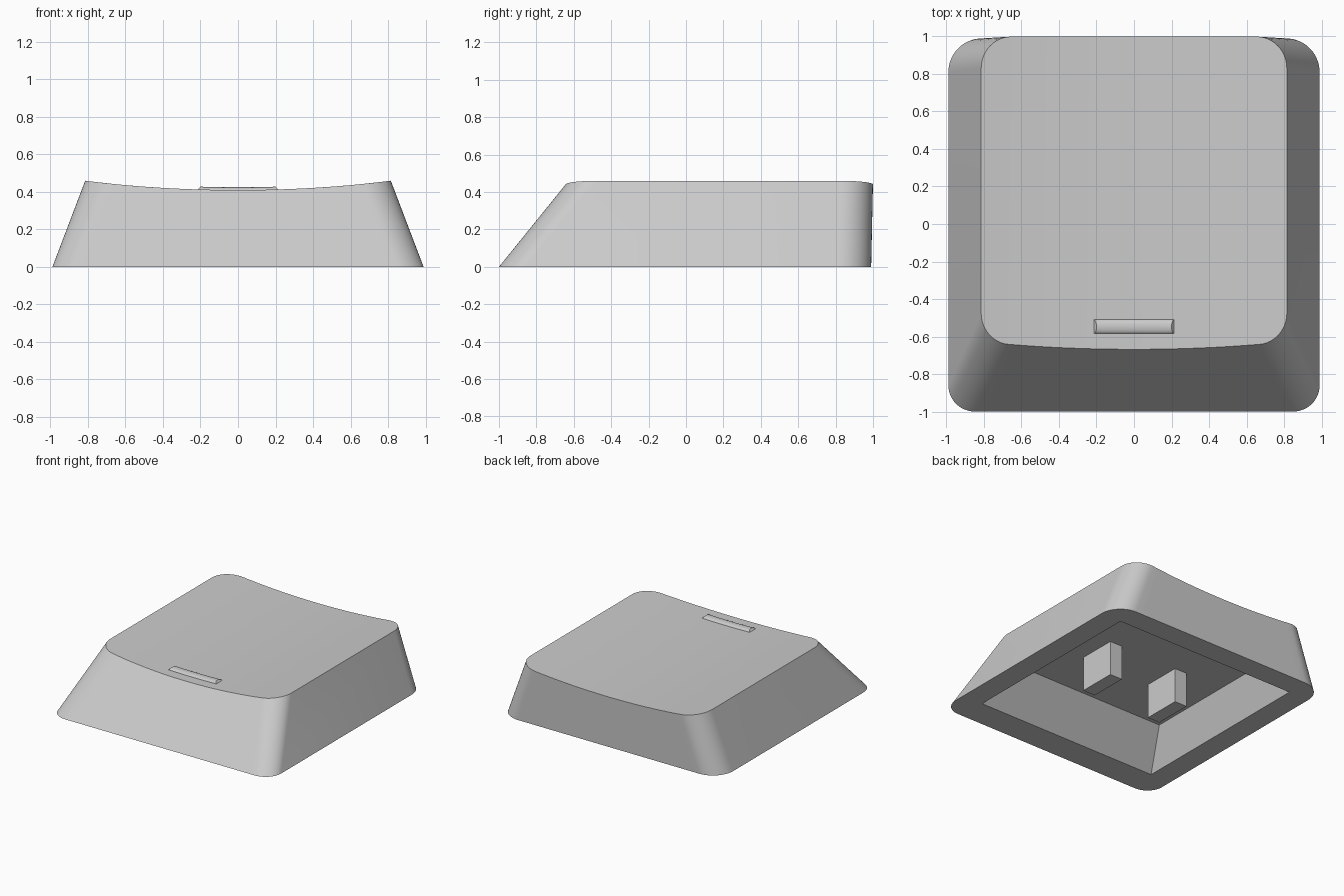
import bpy, bmesh
from math import sin, cos, pi

cube = bpy.data.objects.get("Cube")
if cube:
    bpy.data.objects.remove(cube, do_unlink=True)

GREY = (0.6, 0.6, 0.6, 1)
grey = bpy.data.materials.new("light grey plastic")
grey.use_nodes = True
grey.diffuse_color = GREY
grey.node_tree.nodes["Principled BSDF"].inputs["Base Color"].default_value = GREY

TOP = 0.46       # height of the raised side edges
CEILING = 0.28   # height of the hollow's roof


def dish(x):
    """Height of the scooped top at x."""
    return 0.41 + 0.05 * (x / 0.815) ** 2


def finish(name, bm):
    bmesh.ops.recalc_face_normals(bm, faces=bm.faces[:])
    mesh = bpy.data.meshes.new(name)
    bm.to_mesh(mesh)
    bm.free()
    mesh.materials.append(grey)
    obj = bpy.data.objects.new(name, mesh)
    bpy.context.collection.objects.link(obj)
    bpy.ops.object.select_all(action='DESELECT')
    obj.select_set(True)
    bpy.context.view_layer.objects.active = obj
    bpy.ops.object.shade_smooth_by_angle(angle=pi / 6)
    return obj


def rounded_edge(half, y, r, inward, arc=12, straight=24):
    """Points from left to right along one end, with both corners rounded."""
    left = [(-half + r - r * cos(a), y + inward * (r - r * sin(a)))
            for a in (pi / 2 * i / arc for i in range(arc + 1))]
    run = half - r
    middle = [(-run + 2 * run * i / straight, y) for i in range(1, straight)]
    return left + middle + [(-x, yy) for x, yy in reversed(left)]


def bridge(bm, a, b):
    """Quads between two closed rings."""
    for i in range(len(a)):
        j = (i + 1) % len(a)
        bm.faces.new((a[i], a[j], b[j], b[i]))


# Cap shell: tapered walls meeting the scooped top
bm = bmesh.new()


def wall_points(low, high):
    bottom = [bm.verts.new((x, y, 0)) for x, y in low]
    top = []
    for (x0, y0), (x1, y1) in zip(low, high):
        t = dish(x1) / TOP
        top.append(bm.verts.new((x0 + (x1 - x0) * t, y0 + (y1 - y0) * t, dish(x1))))
    return bottom, top


front_low, front_top = wall_points(rounded_edge(0.99, -1, 0.14, 1),
                                   rounded_edge(0.815, -0.628, 0.15, 1))
back_low, back_top = wall_points(rounded_edge(0.99, 0.99, 0.18, -1),
                                 rounded_edge(0.815, 1, 0.17, -1))
rim = front_low + back_low[::-1]
bridge(bm, rim, front_top + back_top[::-1])
for i in range(len(front_top) - 1):
    bm.faces.new((front_top[i], front_top[i + 1], back_top[i + 1], back_top[i]))


# Hollow underside with sloping front and sides
def rectangle(half, front, back, z):
    return [bm.verts.new(p) for p in ((-half, front, z), (half, front, z),
                                      (half, back, z), (-half, back, z))]


mouth = rectangle(0.81, -0.77, 0.81, 0)
roof = rectangle(0.70, -0.545, 0.81, CEILING)
bridge(bm, mouth, roof)
bm.faces.new(roof)
rim_edges = [bm.edges.get((ring[i - 1], ring[i]))
             for ring in (rim, mouth) for i in range(len(ring))]
bmesh.ops.triangle_fill(bm, use_beauty=True, use_dissolve=False,
                        edges=rim_edges, normal=(0, 0, -1))
finish("cap_shell", bm)

# Two mounting posts under the roof
for side, x in (("left", 0.31), ("right", -0.31)):
    bm = bmesh.new()
    bmesh.ops.create_cube(bm, size=1)
    for v in bm.verts:
        v.co.x = x + v.co.x * 0.11
        v.co.y = 0.01 + v.co.y * 0.31
        v.co.z = (v.co.z + 0.5) * (CEILING + 0.01)
    finish(side + "_post", bm)

# Rounded finger ridge following the scooped top
bm = bmesh.new()
COLUMNS, ARC = 12, 10
sections = []
for i in range(COLUMNS + 1):
    section = []
    for k in range(ARC + 1):
        a = pi * (k / ARC - 0.5)
        x = (2 * i / COLUMNS - 1) * (0.215 - 0.015 * cos(a))
        section.append(bm.verts.new((x, -0.5475 + 0.0375 * sin(a),
                                     dish(x) - 0.001 + 0.016 * cos(a))))
    sections.append(section)
for a, b in zip(sections, sections[1:]):
    bridge(bm, a, b)
bm.faces.new(sections[0])
bm.faces.new(sections[-1])
finish("finger_ridge", bm)
